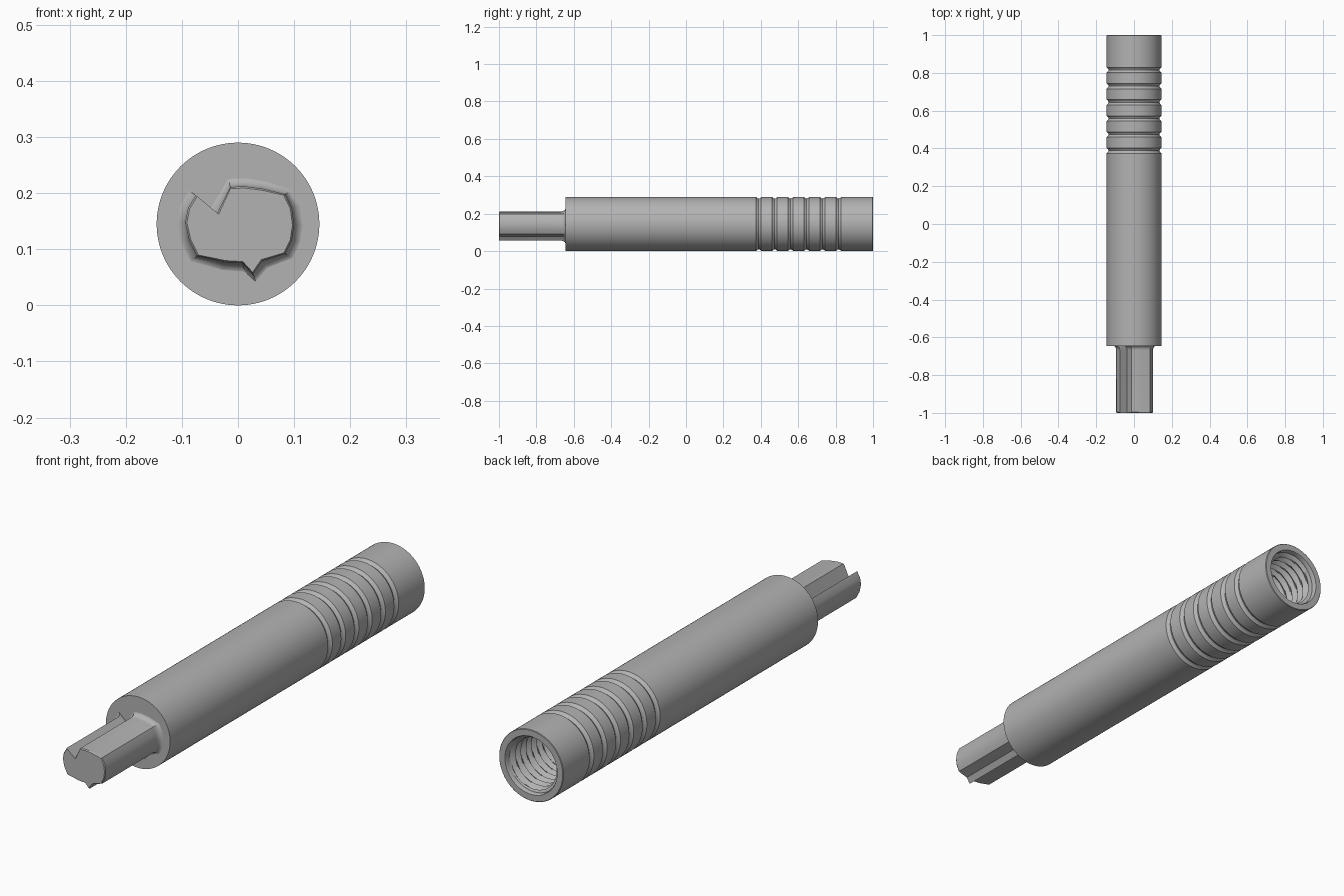
import bpy, bmesh, math
from mathutils import Vector

cube = bpy.data.objects.get("Cube")
if cube:
    bpy.data.objects.remove(cube)

steel = bpy.data.materials.new("brushed grey")
steel.use_nodes = True
GREY = (0.45, 0.45, 0.45, 1)
steel.diffuse_color = GREY
bsdf = next(n for n in steel.node_tree.nodes if n.type == 'BSDF_PRINCIPLED')
bsdf.inputs["Base Color"].default_value = GREY

RADIUS = 0.145
SEGMENTS = 96


def loft(name, rings):
    """Skin closed rings of points and cap both ends."""
    bm = bmesh.new()
    rows = [[bm.verts.new(p) for p in ring] for ring in rings]
    n = len(rows[0])
    for a, b in zip(rows, rows[1:]):
        for i in range(n):
            j = (i + 1) % n
            bm.faces.new((a[i], a[j], b[j], b[i]))
    bm.faces.new(rows[0])
    bm.faces.new(rows[-1])
    bmesh.ops.recalc_face_normals(bm, faces=bm.faces)
    mesh = bpy.data.meshes.new(name)
    bm.to_mesh(mesh)
    bm.free()
    mesh.materials.append(steel)
    obj = bpy.data.objects.new(name, mesh)
    bpy.context.collection.objects.link(obj)
    bpy.ops.object.select_all(action='DESELECT')
    obj.select_set(True)
    bpy.context.view_layer.objects.active = obj
    bpy.ops.object.shade_smooth_by_angle(angle=math.radians(28))
    return obj


def circle(y, radius):
    """Ring about the long axis; radius is a function of the turn 0..1."""
    ring = []
    for i in range(SEGMENTS):
        t = i / SEGMENTS
        a = t * math.tau
        r = radius(t)
        ring.append((r * math.cos(a), y, RADIUS + r * math.sin(a)))
    return ring


# Handle outside: plain barrel with six rounded grooves
profile = [(-0.645, RADIUS)]
for g in range(6):
    mid = 0.388 + g * 0.0855
    for s in range(7):
        u = s / 6
        profile.append((mid + (u - 0.5) * 0.028,
                        RADIUS - 0.010 * math.sin(math.pi * u)))
profile += [(0.998, RADIUS), (1.0, RADIUS - 0.002), (1.0, 0.118), (0.994, 0.115)]
rings = [circle(y, lambda t, r=r: r) for y, r in profile]

# Threaded bore: a helical V thread running into the handle
PITCH, DEPTH, STEPS = 0.034, 0.4, 8
rings.append(circle(0.98, lambda t: 0.115))
rows = int(DEPTH / PITCH * STEPS)
for k in range(rows):
    turn = k / STEPS
    rings.append(circle(0.975 - turn * PITCH,
                        lambda t: 0.098 + 0.034 * abs((turn + t) % 1 - 0.5)))
rings.append(circle(0.975 - DEPTH, lambda t: 0.098))
loft("grooved_handle", rings)

# Tang: rounded block section with a top notch and a small ridge below
section = [(-0.075, 0.196), (-0.037, 0.164), (-0.014, 0.211), (0.012, 0.212),
           (0.043, 0.208), (0.084, 0.198), (0.096, 0.173), (0.1, 0.143),
           (0.096, 0.116), (0.084, 0.092), (0.043, 0.079), (0.027, 0.056),
           (0.009, 0.075), (-0.023, 0.077), (-0.073, 0.088), (-0.087, 0.116),
           (-0.094, 0.148), (-0.089, 0.173)]


def tang_ring(y, grow):
    centre = Vector((0.0, 0.143))
    ring = []
    for point in section:
        d = Vector(point) - centre
        p = Vector(point) + d.normalized() * grow
        ring.append((p.x, y, p.y))
    return ring


# Small front chamfer, then a fillet flaring into the handle
tang = [tang_ring(-1.0, -0.003), tang_ring(-0.996, 0), tang_ring(-0.668, 0)]
for s in range(1, 6):
    a = s / 5 * math.pi / 2
    tang.append(tang_ring(-0.668 + 0.024 * math.sin(a), 0.02 * (1 - math.cos(a))))
loft("notched_tang", tang)
